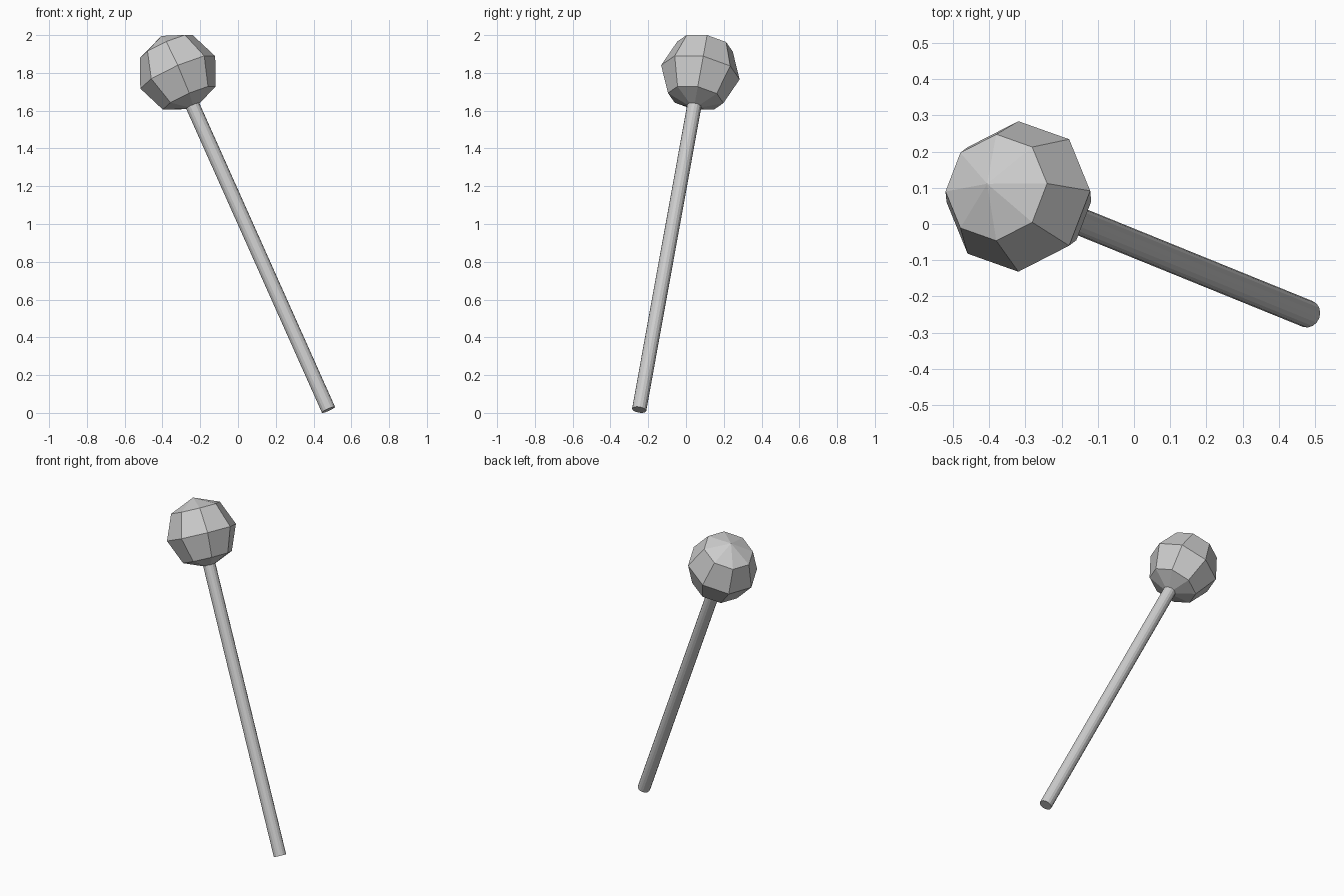
import bpy
import math
from mathutils import Matrix, Vector

cube = bpy.data.objects.get("Cube")
if cube:
    bpy.data.objects.remove(cube, do_unlink=True)

# Single plain grey
grey = bpy.data.materials.new("light grey")
grey.use_nodes = True
colour = (0.6, 0.6, 0.6, 1.0)
grey.diffuse_color = colour
grey.node_tree.nodes["Principled BSDF"].inputs["Base Color"].default_value = colour

# The whole stick leans along one axis, from the foot to the centre of the head
foot = Vector((0.479, -0.248, 0.0165))
head_centre = Vector((-0.319, 0.076, 1.803))
axis = head_centre - foot
length = axis.length
n = axis.normalized()
lean_y = math.asin(n.x)
lean_x = math.atan2(-n.y, n.z)
lean = Matrix.Rotation(lean_x, 4, 'X') @ Matrix.Rotation(lean_y, 4, 'Y')


def finish(name, centre):
    obj = bpy.context.object
    obj.name = name
    obj.data.name = name
    obj.matrix_world = Matrix.Translation(centre) @ lean
    obj.data.materials.append(grey)
    return obj


# Thin round handle, its top end buried in the head
bpy.ops.mesh.primitive_cylinder_add(vertices=16, radius=0.038, depth=length)
finish("handle", (foot + head_centre) / 2)

# Faceted ball head: eight segments, four bands
bpy.ops.mesh.primitive_uv_sphere_add(segments=8, ring_count=4, radius=1.0)
ball = bpy.context.object
ball.data.transform(Matrix.Diagonal((0.2165, 0.211, 0.214, 1.0)))
finish("ball_head", head_centre)
